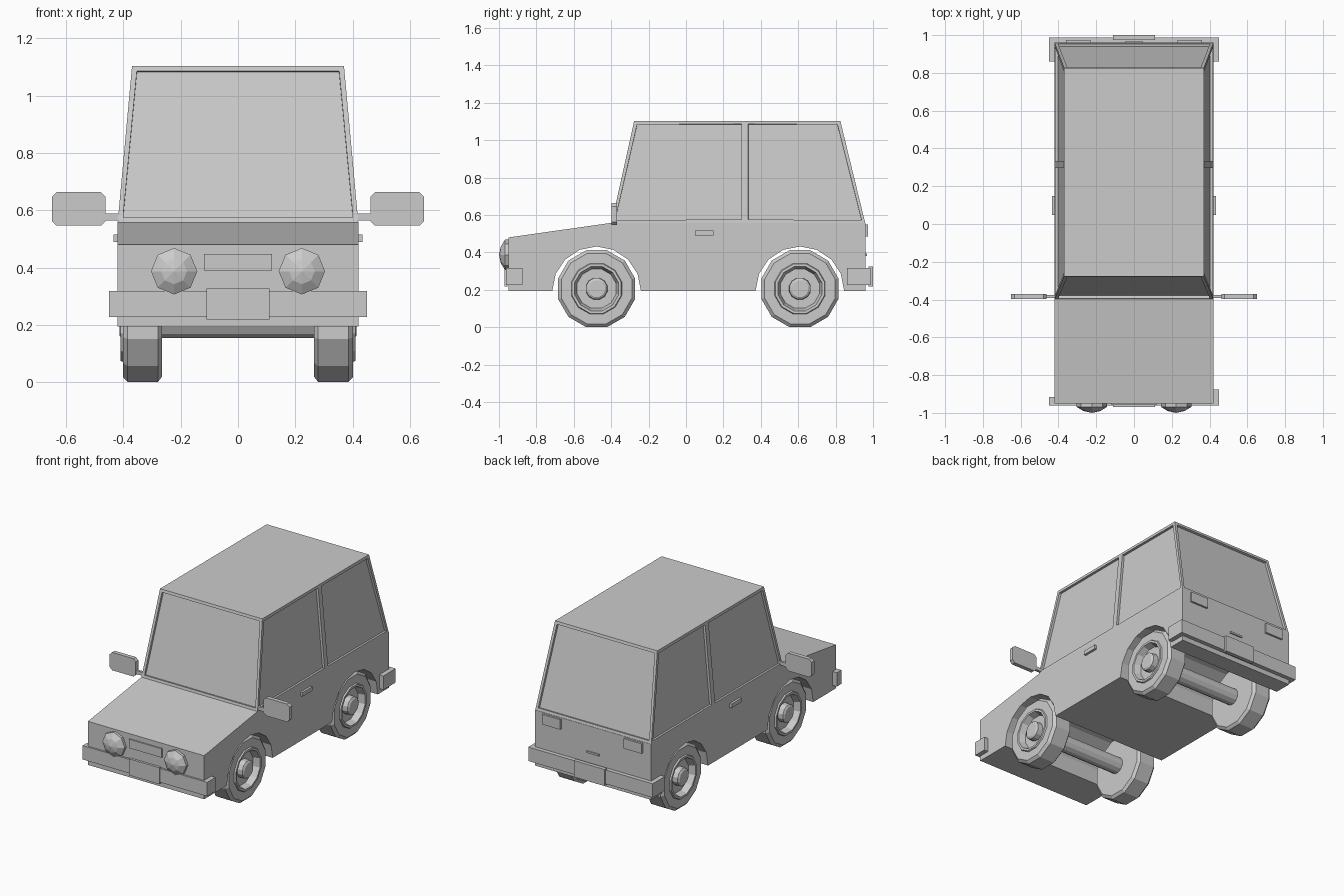
import bpy, bmesh, math
from mathutils import Vector

cube = bpy.data.objects.get("Cube")
if cube:
    bpy.data.objects.remove(cube, do_unlink=True)

grey = bpy.data.materials.new("plain_grey")
grey.use_nodes = True
colour = (0.6, 0.6, 0.6, 1)
grey.diffuse_color = colour
grey.node_tree.nodes["Principled BSDF"].inputs["Base Color"].default_value = colour


def finish(name, bm):
    bmesh.ops.recalc_face_normals(bm, faces=bm.faces)
    mesh = bpy.data.meshes.new(name)
    bm.to_mesh(mesh)
    bm.free()
    mesh.materials.append(grey)
    obj = bpy.data.objects.new(name, mesh)
    bpy.context.collection.objects.link(obj)
    return obj


def box(name, x, y, z):
    bm = bmesh.new()
    bmesh.ops.create_cube(bm, size=1)
    for v in bm.verts:
        v.co = [r[0] if c < 0 else r[1] for c, r in zip(v.co, (x, y, z))]
    return finish(name, bm)


def prism(name, points, offset):
    """Extrude a closed outline of 3D points along an offset."""
    bm = bmesh.new()
    face = bm.faces.new([bm.verts.new(p) for p in points])
    out = bmesh.ops.extrude_face_region(bm, geom=[face], use_keep_orig=True)
    moved = [g for g in out["geom"] if isinstance(g, bmesh.types.BMVert)]
    bmesh.ops.translate(bm, verts=moved, vec=offset)
    return finish(name, bm)


def lathe(name, profile, centre, axis, up, sides, turn=0.0):
    """Revolve (radius, distance) points about an axis through centre."""
    axis, up, centre = Vector(axis), Vector(up), Vector(centre)
    side = axis.cross(up)
    bm = bmesh.new()
    rings = []
    for r, d in profile:
        count = sides if r > 0 else 1
        angles = [2 * math.pi * (i + turn) / sides for i in range(count)]
        rings.append([bm.verts.new(centre + axis * d + r * (math.cos(a) * up + math.sin(a) * side))
                      for a in angles])
    for a, b in zip(rings, rings[1:]):
        for i in range(sides):
            j = (i + 1) % sides
            quad = [a[i % len(a)], a[j % len(a)], b[j % len(b)], b[i % len(b)]]
            bm.faces.new(list(dict.fromkeys(quad)))
    return finish(name, bm)


WIDE, SILL, WAIST, ROOF = 0.42, 0.195, 0.558, 1.104
FRONT, BACK = -0.95, 0.96
AXLES = {"front": -0.478, "rear": 0.609}
SIDES = {"left": 1, "right": -1}

# Lower body: side outline with wheel arches, extruded across the width
outline = [(FRONT, SILL)]
for y in AXLES.values():
    outline += [(y - 0.237 * math.cos(math.pi * i / 8), SILL + 0.237 * math.sin(math.pi * i / 8))
                for i in range(9)]
outline += [(BACK, SILL), (BACK, WAIST), (-0.4, WAIST), (FRONT, 0.48)]
prism("lower_body", [(-WIDE, y, z) for y, z in outline], (2 * WIDE, 0, 0))

# Cabin: tapered box, each side split at the pillar, windows inset and recessed
bm = bmesh.new()
rows = []
for half, z, stations in ((WIDE, WAIST, (-0.398, 0.315, 0.958)), (0.37, ROOF, (-0.277, 0.315, 0.825))):
    rows.append([[bm.verts.new((s * half, y, z)) for y in stations] for s in (-1, 1)])
low, high = rows
windows = []
for s in range(2):
    for i in range(2):
        windows.append(bm.faces.new((low[s][i], low[s][i + 1], high[s][i + 1], high[s][i])))
for i in (0, 2):
    windows.append(bm.faces.new((low[0][i], low[1][i], high[1][i], high[0][i])))
for row in rows:
    bm.faces.new(row[0] + row[1][::-1])
bmesh.ops.recalc_face_normals(bm, faces=bm.faces)
bmesh.ops.inset_individual(bm, faces=windows, thickness=0.025)
bmesh.ops.inset_individual(bm, faces=windows, thickness=0.0005, depth=-0.015)
finish("cabin", bm)

# Wheels and axles
wheel = [(0, 0.266), (0.195, 0.266), (0.213, 0.28), (0.213, 0.385), (0.195, 0.402), (0.14, 0.402),
         (0.136, 0.411), (0.122, 0.411), (0.108, 0.37), (0.06, 0.37), (0.058, 0.405),
         (0.046, 0.413), (0, 0.413)]
for end, y in AXLES.items():
    for side, s in SIDES.items():
        lathe(f"{end}_{side}_wheel", wheel, (0, y, 0.206), (s, 0, 0), (0, 0, 1), 12, 0.5)
    lathe(f"{end}_axle", [(0, -0.3), (0.053, -0.3), (0.053, 0.3), (0, 0.3)],
          (0, y, 0.206), (1, 0, 0), (0, 0, 1), 12, 0.5)

# Bumpers wrapping round the corners, with number plates
box("front_bumper", (-0.45, 0.45), (-0.962, -0.94), (0.227, 0.318))
box("rear_bumper", (-0.45, 0.45), (0.95, 0.987), (0.227, 0.318))
box("front_plate", (-0.11, 0.11), (-0.97, -0.955), (0.218, 0.326))
box("rear_plate", (-0.11, 0.11), (0.975, 1.0), (0.218, 0.326))

lamp = [(0, 0), (0.081, 0), (0.081, 0.018), (0.045, 0.04), (0, 0.05)]
for side, s in SIDES.items():
    def span(a, b):
        return sorted((s * a, s * b))

    front_end = -0.875 if s > 0 else -0.915
    box(f"front_bumper_{side}_end", span(0.41, 0.45), (-0.96, front_end), (0.227, 0.318))
    box(f"rear_bumper_{side}_end", span(0.41, 0.45), (0.86, 0.98), (0.227, 0.318))

    # Lamps and door handles
    lathe(f"{side}_headlamp", lamp, (s * 0.223, FRONT, 0.387), (0, -1, 0), (0, 0, 1), 8)
    box(f"{side}_tail_lamp", span(0.23, 0.36), (0.95, 0.973), (0.485, 0.55))
    box(f"{side}_door_handle", span(0.41, 0.435), (0.047, 0.148), (0.49, 0.516))

    # Door mirrors with clipped corners
    c = 0.017
    x0, x1, z0, z1 = 0.462, 0.65, 0.546, 0.663
    corners = [(x0 + c, z0), (x1 - c, z0), (x1, z0 + c), (x1, z1 - c),
               (x1 - c, z1), (x0 + c, z1), (x0, z1 - c), (x0, z0 + c)]
    prism(f"{side}_mirror", [(s * x, -0.397, z) for x, z in corners], (0, 0.027, 0))
    box(f"{side}_mirror_stem", span(0.4, 0.47), (-0.392, -0.376), (0.565, 0.588))

# Grille and tailgate handle
box("grille", (-0.118, 0.118), (-0.958, -0.94), (0.389, 0.447))
box("tailgate_handle", (-0.045, 0.045), (0.95, 0.968), (0.382, 0.394))
